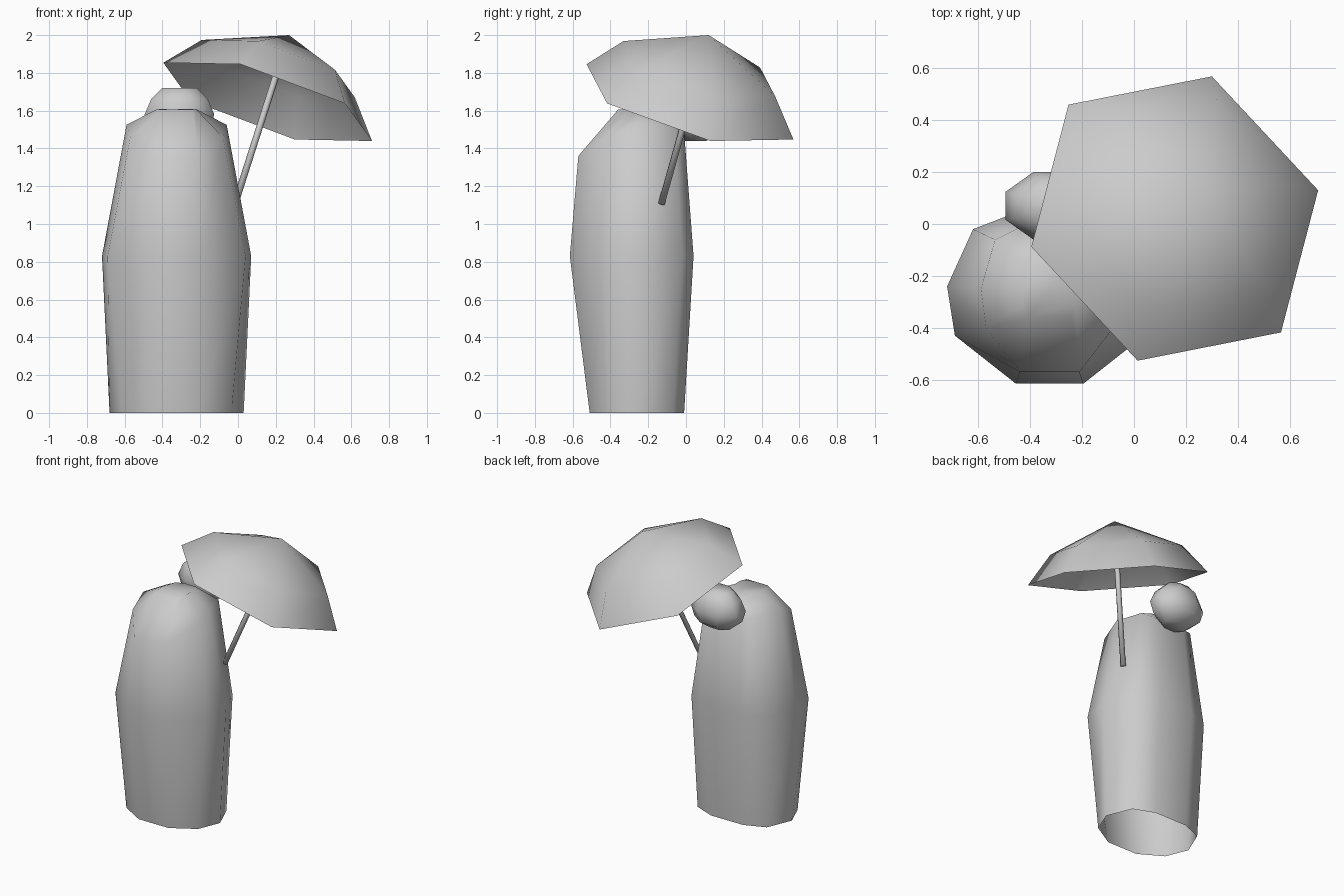
import bpy, bmesh, math
from mathutils import Vector

if "Cube" in bpy.data.objects:
    bpy.data.objects.remove(bpy.data.objects["Cube"])


def make_object(name, bm):
    bmesh.ops.recalc_face_normals(bm, faces=bm.faces)
    for f in bm.faces:
        f.smooth = True
    mesh = bpy.data.meshes.new(name)
    bm.to_mesh(mesh)
    bm.free()
    obj = bpy.data.objects.new(name, mesh)
    bpy.context.collection.objects.link(obj)
    return obj


def loft(name, rings, cap_start=False, cap_end=False):
    """Join closed rings of points with quads; a one-point ring makes a tip."""
    bm = bmesh.new()
    loops = [[bm.verts.new(p) for p in ring] for ring in rings]
    for a, b in zip(loops, loops[1:]):
        n = len(a)
        for i in range(n):
            j = (i + 1) % n
            if len(b) == 1:
                bm.faces.new((a[i], a[j], b[0]))
            else:
                bm.faces.new((a[i], a[j], b[j], b[i]))
    if cap_start:
        bm.faces.new(loops[0])
    if cap_end:
        bm.faces.new(loops[-1])
    return make_object(name, bm)


def mirrored(half, cx):
    """Full ring from (half width, y, z) points running front to back."""
    right = [(cx + w, y, z) for w, y, z in half]
    left = [(cx - w, y, z) for w, y, z in reversed(half)]
    return right + left


# Robe: ten-sided, open at the bottom, sloping shoulders
robe_halves = [
    [(.12, -.51, 0), (.29, -.41, 0), (.355, -.25, 0), (.28, -.07, 0), (.13, -.01, 0)],
    [(.13, -.615, .83), (.365, -.43, .83), (.395, -.24, .83), (.295, -.02, .83), (.14, .04, .83)],
    [(.115, -.57, 1.36), (.245, -.40, 1.46), (.265, -.25, 1.525), (.21, -.06, 1.52), (.11, -.01, 1.49)],
    [(.085, -.36, 1.605), (.10, -.31, 1.61), (.10, -.25, 1.61), (.085, -.15, 1.60), (.05, -.10, 1.59)],
]
loft("robe", [mirrored(h, -.325) for h in robe_halves], cap_end=True)

# Head bundle behind the shoulders: eight-sided rings (z, x radius, y centre, y radius)
head_rings = []
for z, rx, cy, ry in [(1.44, .09, .05, .06), (1.50, .165, .07, .12),
                      (1.58, .19, .07, .135), (1.66, .155, .07, .12),
                      (1.72, .095, .07, .075)]:
    head_rings.append([(-.31 + rx * math.cos(a) * 1.05, cy + ry * math.sin(a) * 1.05, z)
                       for a in (math.tau * (i + .5) / 8 for i in range(8))])
loft("head", head_rings, cap_start=True, cap_end=True)

# Tilted frame shared by the canopy and its pole
apex = Vector((.27, .12, 2.0))
axis = Vector((.32, .28, 1)).normalized()
corner = Vector((-.533, -.105, .2))
u = (corner - axis * corner.dot(axis)).normalized()
v = axis.cross(u)


def axis_ring(depth, radius, sides):
    return [apex - axis * depth + (u * math.cos(a) + v * math.sin(a)) * radius
            for a in (math.tau * i / sides for i in range(sides))]


# Canopy: open hexagonal shell
loft("umbrella_canopy", [axis_ring(.384, .60, 6), axis_ring(.193, .44, 6), [apex]])

# Pole: from inside the robe up to the canopy
loft("umbrella_pole", [axis_ring(.97, .018, 6), axis_ring(.03, .018, 6)],
     cap_start=True, cap_end=True)
